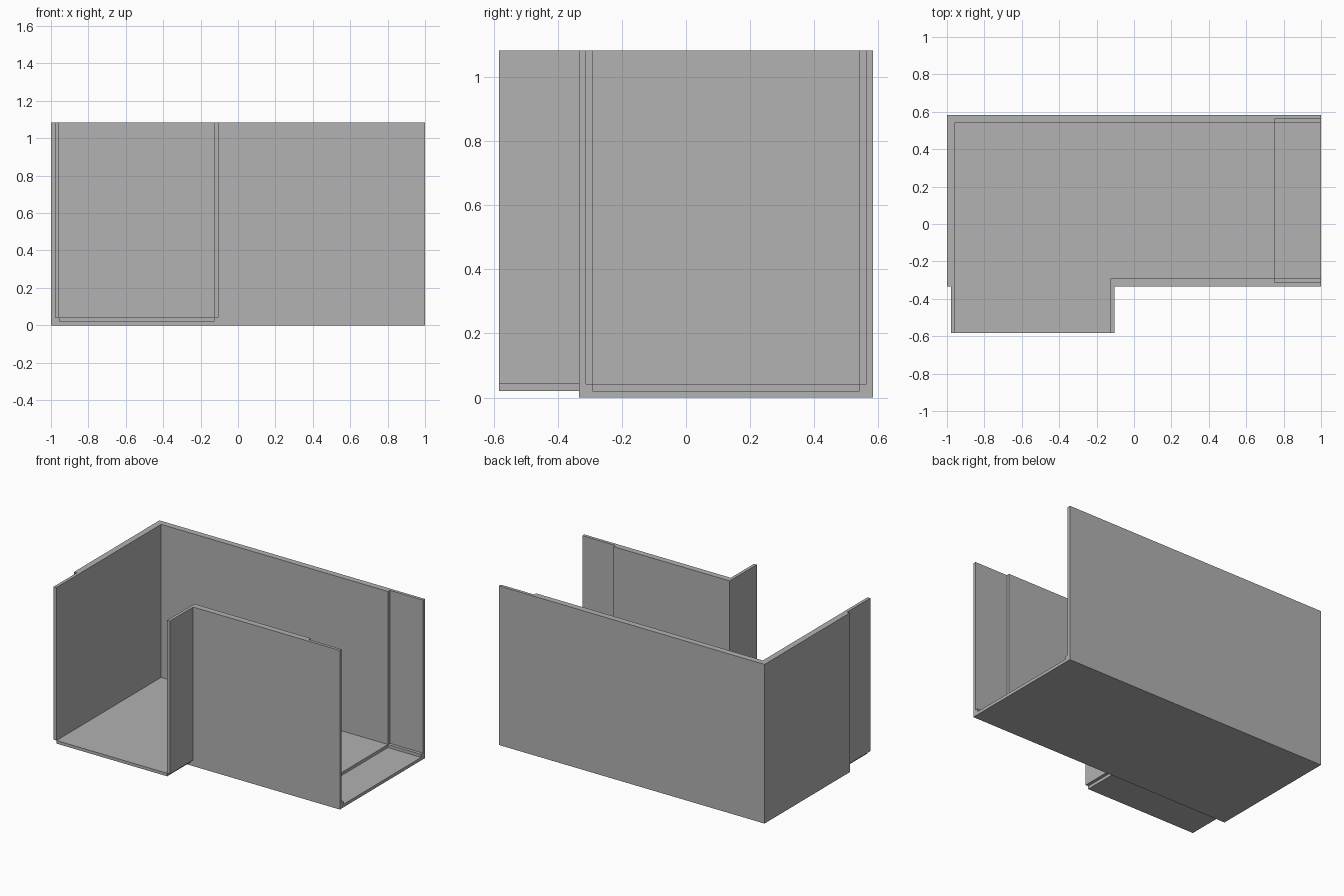
import bpy

# Remove the default object
if "Cube" in bpy.data.objects:
    bpy.data.objects.remove(bpy.data.objects["Cube"], do_unlink=True)

T = 1 / 48  # sheet thickness, the module for every dimension

grey = bpy.data.materials.new("plain grey")
grey.use_nodes = True
colour = (0.445, 0.445, 0.445, 1)
grey.diffuse_color = colour
grey.node_tree.nodes["Principled BSDF"].inputs["Base Color"].default_value = colour


def box(name, x, y, z):
    """Box from (low, high) ranges counted in sheet thicknesses."""
    bpy.ops.mesh.primitive_cube_add(size=1)
    ob = bpy.context.object
    ob.name = name
    for v in ob.data.vertices:
        v.co = [T * (r[0] if c < 0 else r[1]) for c, r in zip(v.co, (x, y, z))]
    ob.data.materials.append(grey)
    return ob


def cut(target, x, y, z):
    """Carve a box out of the target and discard the cutter."""
    cutter = box("cutter", x, y, z)
    cutter.hide_render = True
    mod = target.modifiers.new("cut", 'BOOLEAN')
    mod.operation = 'DIFFERENCE'
    mod.solver = 'EXACT'
    mod.object = cutter
    bpy.context.view_layer.objects.active = target
    bpy.ops.object.modifier_apply(modifier=mod.name)
    bpy.data.objects.remove(cutter, do_unlink=True)


FLOOR, TOP, OVER = 2, 52, 56
INNER_X = (-46, -6)   # branch opening
INNER_Y = (-14, 26)   # main channel
SOCKET = (36, 52)     # recessed end, cutter runs past the rim

# Main trough: closed at one end, open at the other and at the top
trough = box("main_trough", (-48, 48), (-16, 28), (0, TOP))
cut(trough, (-46, 52), INNER_Y, (FLOOR, OVER))
# Side opening for the branch
cut(trough, INNER_X, (-20, -10), (FLOOR, OVER))
# Socket recess: thinner walls and thinner floor with filled corners
cut(trough, SOCKET, (-15, 27), (FLOOR, OVER))
cut(trough, SOCKET, INNER_Y, (1, 10))

# Branch spigot: thin plates with open lower corners, fitting such a socket
SPIGOT_Y = (-28, -16)
box("branch_floor", INNER_X, SPIGOT_Y, (1, FLOOR))
box("branch_right_wall", (INNER_X[0] - 1, INNER_X[0]), SPIGOT_Y, (FLOOR, TOP))
box("branch_left_wall", (INNER_X[1], INNER_X[1] + 1), SPIGOT_Y, (FLOOR, TOP))
